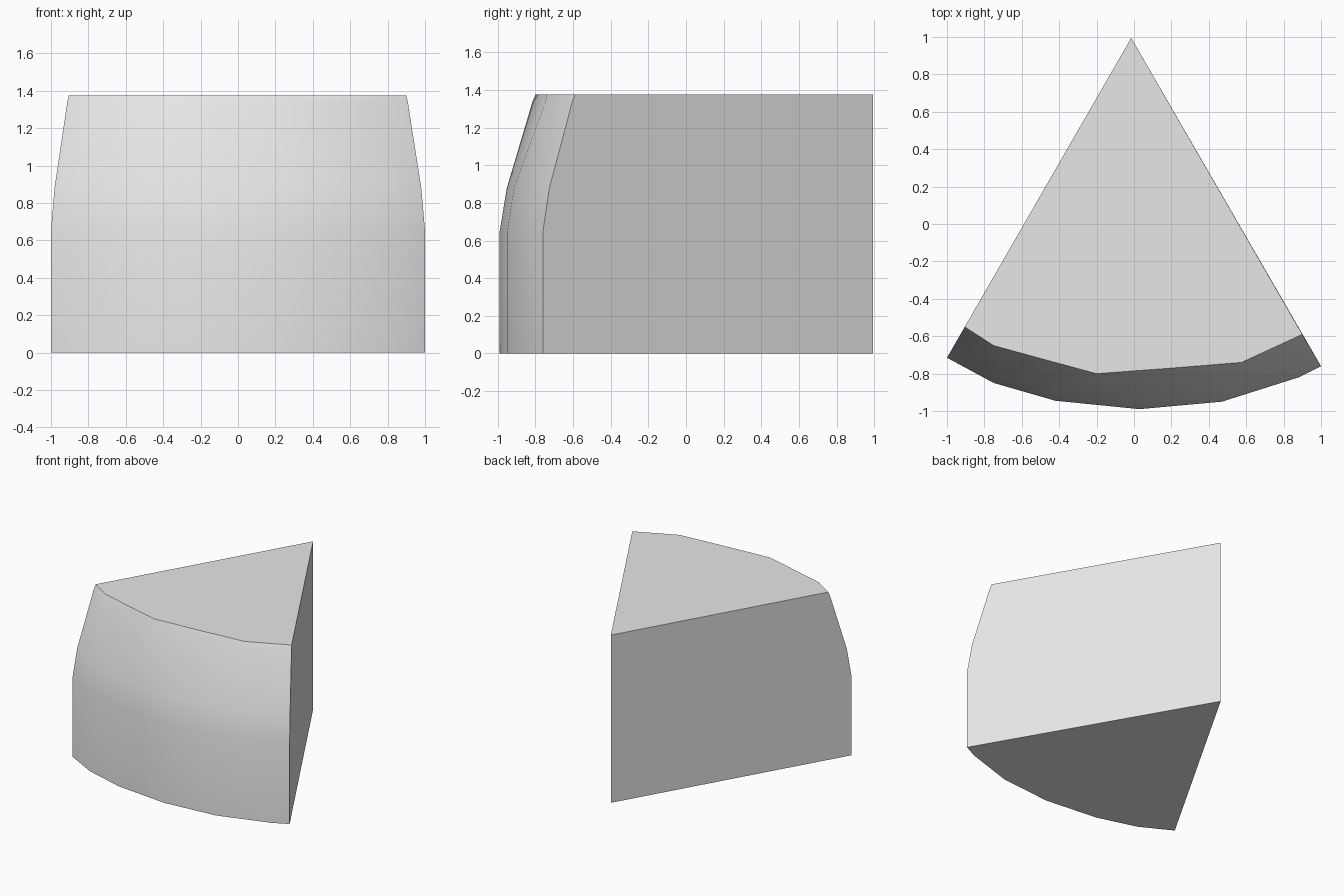
import bpy, bmesh, math
from mathutils import Vector

cube = bpy.data.objects.get("Cube")
if cube:
    bpy.data.objects.remove(cube, do_unlink=True)

# Plan outlines of the curved front, from -x to +x, and the rear point
APEX = Vector((-0.015, 0.995))
LOWER = [(-1, -0.715), (-0.75, -0.85), (-0.42, -0.945), (0.03, -0.99),
         (0.47, -0.95), (0.88, -0.82), (1, -0.76)]
UPPER = [(-0.905, -0.55), (-0.75, -0.65), (-0.47, -0.727), (-0.2, -0.8),
         (0.18, -0.772), (0.575, -0.74), (0.9, -0.59)]
# Height of each ring and how far it has drawn in towards the upper outline
RINGS = [(0, 0), (0.65, 0), (0.88, 0.2), (1.34, 0.92), (1.375, 1)]

bm = bmesh.new()
rings, spine = [], []
for z, blend in RINGS:
    rings.append([bm.verts.new((*Vector(a).lerp(Vector(b), blend), z))
                  for a, b in zip(LOWER, UPPER)])
for z in (RINGS[0][0], RINGS[-1][0]):
    spine.append(bm.verts.new((*APEX, z)))

# Curved front
for low, high in zip(rings, rings[1:]):
    for i in range(len(low) - 1):
        bm.faces.new((low[i], low[i + 1], high[i + 1], high[i]))

# Flat base, top and two straight cut sides
bm.faces.new([spine[0]] + rings[0][::-1])
bm.faces.new([spine[1]] + rings[-1])
bm.faces.new([r[0] for r in rings] + spine[::-1])
bm.faces.new([r[-1] for r in rings] + spine[::-1])
bmesh.ops.recalc_face_normals(bm, faces=bm.faces)

mesh = bpy.data.meshes.new("wedge")
bm.to_mesh(mesh)
bm.free()
wedge = bpy.data.objects.new("wedge", mesh)
bpy.context.collection.objects.link(wedge)

# Plain grey material
grey = bpy.data.materials.new("light_grey")
grey.use_nodes = True
colour = (0.8, 0.8, 0.8, 1)
grey.diffuse_color = colour
grey.node_tree.nodes["Principled BSDF"].inputs["Base Color"].default_value = colour
mesh.materials.append(grey)

# Smooth front with crisp cut edges
bpy.ops.object.select_all(action='DESELECT')
wedge.select_set(True)
bpy.context.view_layer.objects.active = wedge
bpy.ops.object.shade_smooth_by_angle(angle=math.radians(40))
